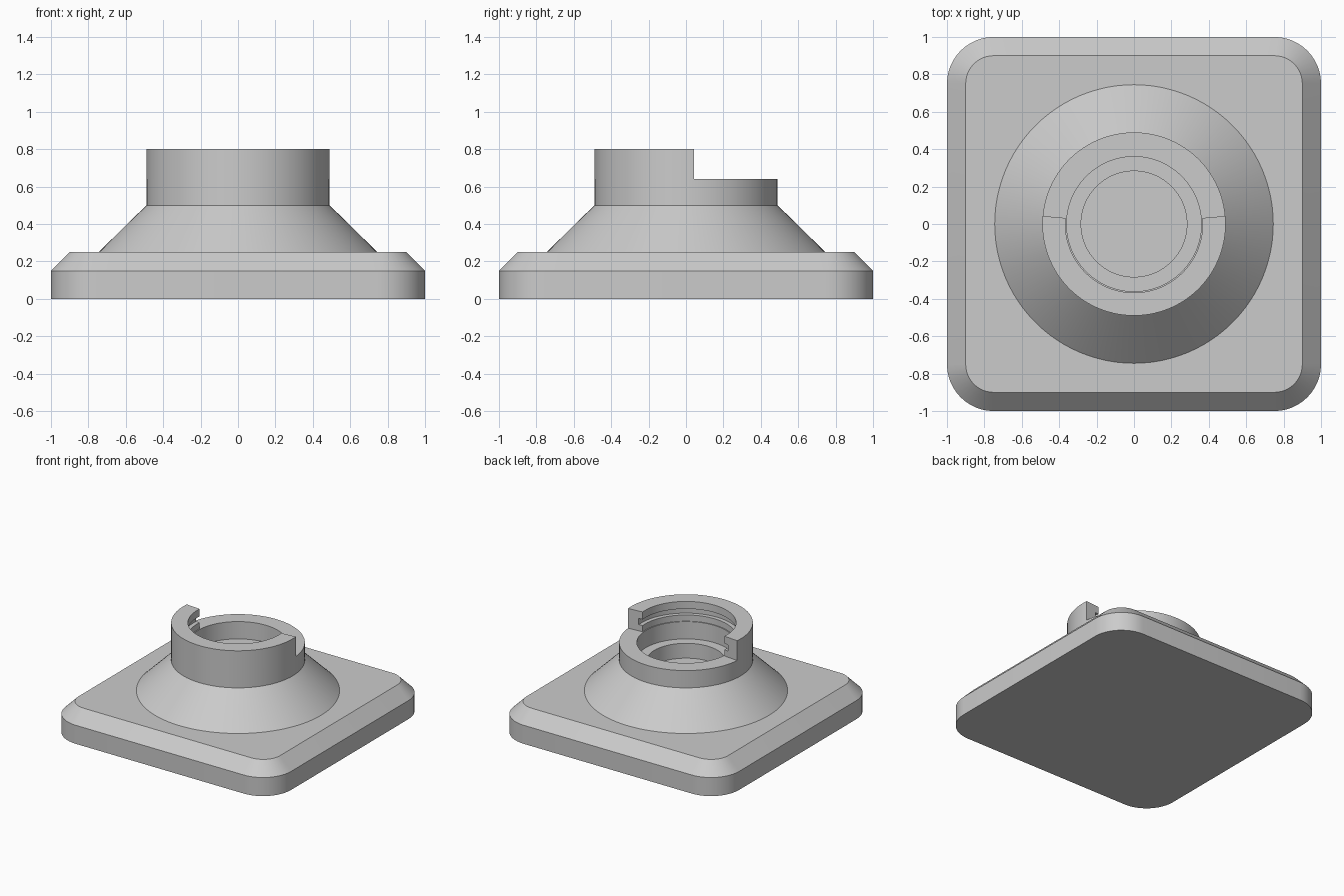
import bpy, bmesh
from math import radians, cos, sin

cube = bpy.data.objects.get("Cube")
if cube:
    bpy.data.objects.remove(cube, do_unlink=True)

# Single grey material
grey = bpy.data.materials.new("light_grey")
grey.use_nodes = True
colour = (0.6, 0.6, 0.6, 1)
grey.diffuse_color = colour
grey.node_tree.nodes["Principled BSDF"].inputs["Base Color"].default_value = colour


def finish(bm, name):
    bmesh.ops.remove_doubles(bm, verts=bm.verts, dist=1e-5)
    bmesh.ops.recalc_face_normals(bm, faces=bm.faces)
    mesh = bpy.data.meshes.new(name)
    bm.to_mesh(mesh)
    bm.free()
    mesh.materials.append(grey)
    obj = bpy.data.objects.new(name, mesh)
    bpy.context.collection.objects.link(obj)
    bpy.ops.object.select_all(action='DESELECT')
    obj.select_set(True)
    bpy.context.view_layer.objects.active = obj
    bpy.ops.object.shade_smooth_by_angle(angle=radians(30))
    return obj


def lathe(name, profile, start=0, sweep=360, steps=96):
    """Revolve a closed (radius, height) profile about z; cap partial sweeps."""
    bm = bmesh.new()
    rings = []
    for i in range(steps + 1):
        a = radians(start + sweep * i / steps)
        rings.append([bm.verts.new((r * cos(a), r * sin(a), z)) for r, z in profile])
    n = len(profile)
    for a, b in zip(rings, rings[1:]):
        for j in range(n):
            k = (j + 1) % n
            if profile[j][0] == 0 and profile[k][0] == 0:
                continue
            quad = [a[j], b[j], b[k], a[k]]
            if profile[j][0] == 0:
                quad.remove(b[j])
            elif profile[k][0] == 0:
                quad.remove(b[k])
            bm.faces.new(quad)
    if sweep < 360:
        bm.faces.new(rings[0])
        bm.faces.new(rings[-1])
    return finish(bm, name)


def base_plate(centre=0.75, steps=12):
    """Rounded square plate with a chamfered upper edge."""
    bm = bmesh.new()
    rings = []
    for radius, z in ((0.25, 0), (0.25, 0.15), (0.15, 0.25)):
        ring = []
        for q, (sx, sy) in enumerate(((1, 1), (-1, 1), (-1, -1), (1, -1))):
            for i in range(steps + 1):
                a = radians(90 * (q + i / steps))
                ring.append(bm.verts.new((sx * centre + radius * cos(a),
                                          sy * centre + radius * sin(a), z)))
        rings.append(ring)
    for a, b in zip(rings, rings[1:]):
        for j in range(len(a)):
            k = (j + 1) % len(a)
            bm.faces.new((a[j], a[k], b[k], b[j]))
    bm.faces.new(rings[0])
    bm.faces.new(rings[-1])
    return finish(bm, "base_plate")


base_plate()

# Conical foot, low collar and stepped blind socket
lathe("cone_and_collar", [(0, 0.24), (0.755, 0.24), (0.49, 0.5), (0.49, 0.64), (0.36, 0.64),
                          (0.36, 0.5), (0.283, 0.5), (0.283, 0.38), (0, 0.38)])

# Raised front half of the collar, with an inner groove
lathe("raised_collar", [(0.49, 0.64), (0.49, 0.8), (0.367, 0.8), (0.367, 0.74),
                        (0.40, 0.74), (0.40, 0.69), (0.367, 0.69), (0.367, 0.64)],
      start=175, sweep=190, steps=60)
